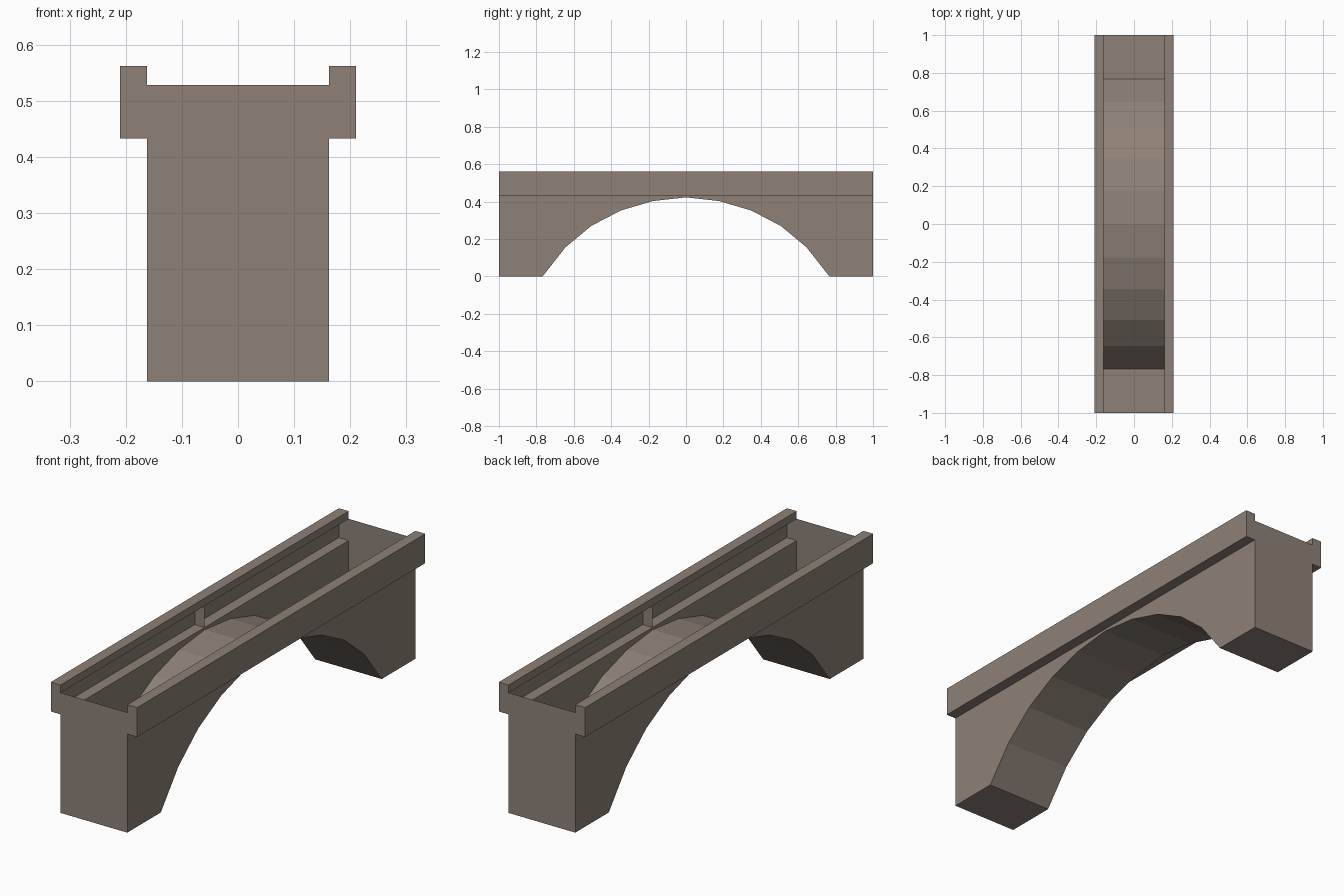
import bpy, bmesh
from mathutils import Vector

if "Cube" in bpy.data.objects:
    bpy.data.objects.remove(bpy.data.objects["Cube"])

stone = bpy.data.materials.new("brown grey stone")
stone.diffuse_color = (0.271, 0.22, 0.184, 1)
stone.use_nodes = True
stone.node_tree.nodes["Principled BSDF"].inputs["Base Color"].default_value = stone.diffuse_color

W, WO = 0.162, 0.21                   # body and parapet half widths
ZL, ZD, ZT = 0.433, 0.528, 0.562      # ledge, deck and parapet heights
L = 1.0                               # half length
half = [(0.767, 0), (0.645, 0.155), (0.507, 0.27), (0.348, 0.353), (0.178, 0.403)]
arch = [(-y, z) for y, z in half] + [(0, 0.423)] + half[::-1]


def surface(name, faces):
    """Build open surfaces from (points, facing direction) pairs."""
    bm = bmesh.new()
    for pts, facing in faces:
        f = bm.faces.new([bm.verts.new(p) for p in pts])
        f.normal_update()
        if f.normal.dot(Vector(facing)) < 0:
            f.normal_flip()
    bmesh.ops.remove_doubles(bm, verts=bm.verts, dist=1e-5)
    me = bpy.data.meshes.new(name)
    bm.to_mesh(me)
    bm.free()
    me.materials.append(stone)
    ob = bpy.data.objects.new(name, me)
    bpy.context.collection.objects.link(ob)
    return ob


def strip(a, b, facing):
    """Lengthwise face between two (x, z) section points."""
    return ([(a[0], -L, a[1]), (b[0], -L, b[1]), (b[0], L, b[1]), (a[0], L, a[1])], facing)


# arch underside
surface("arch_underside", [
    ([(-W, y0, z0), (W, y0, z0), (W, y1, z1), (-W, y1, z1)], (0, 0, -1))
    for (y0, z0), (y1, z1) in zip(arch, arch[1:])])

for s, side in ((-1, "left"), (1, "right")):
    # side wall with the arch opening
    outline = [(-L, 0)] + arch + [(L, 0), (L, ZL), (-L, ZL)]
    surface(side + "_wall", [([(s * W, y, z) for y, z in outline], (s, 0, 0))])
    # hollow parapet, with a small partition at mid length
    i, o = s * W, s * WO
    surface(side + "_parapet", [
        strip((i, ZL), (o, ZL), (0, 0, -1)),
        strip((o, ZL), (o, ZT), (s, 0, 0)),
        strip((o, ZT), (i, ZT), (0, 0, 1)),
        strip((i, ZT), (i, ZD), (-s, 0, 0))])
    surface(side + "_partition", [
        ([(i, 0, ZL), (o, 0, ZL), (o, 0, ZT), (i, 0, ZT)], (0, -1, 0))])

for s, end in ((-1, "front"), (1, "back")):
    # pier base and end wall; the deck itself is open
    surface(end + "_pier_base", [
        ([(-W, s * 0.767, 0), (W, s * 0.767, 0), (W, s * L, 0), (-W, s * L, 0)], (0, 0, -1))])
    section = [(-W, 0), (W, 0), (W, ZL), (WO, ZL), (WO, ZT), (W, ZT), (W, ZD)]
    section += [(-W, ZD), (-W, ZT), (-WO, ZT), (-WO, ZL), (-W, ZL)]
    surface(end + "_end_wall", [([(x, s * L, z) for x, z in section], (0, s, 0))])
